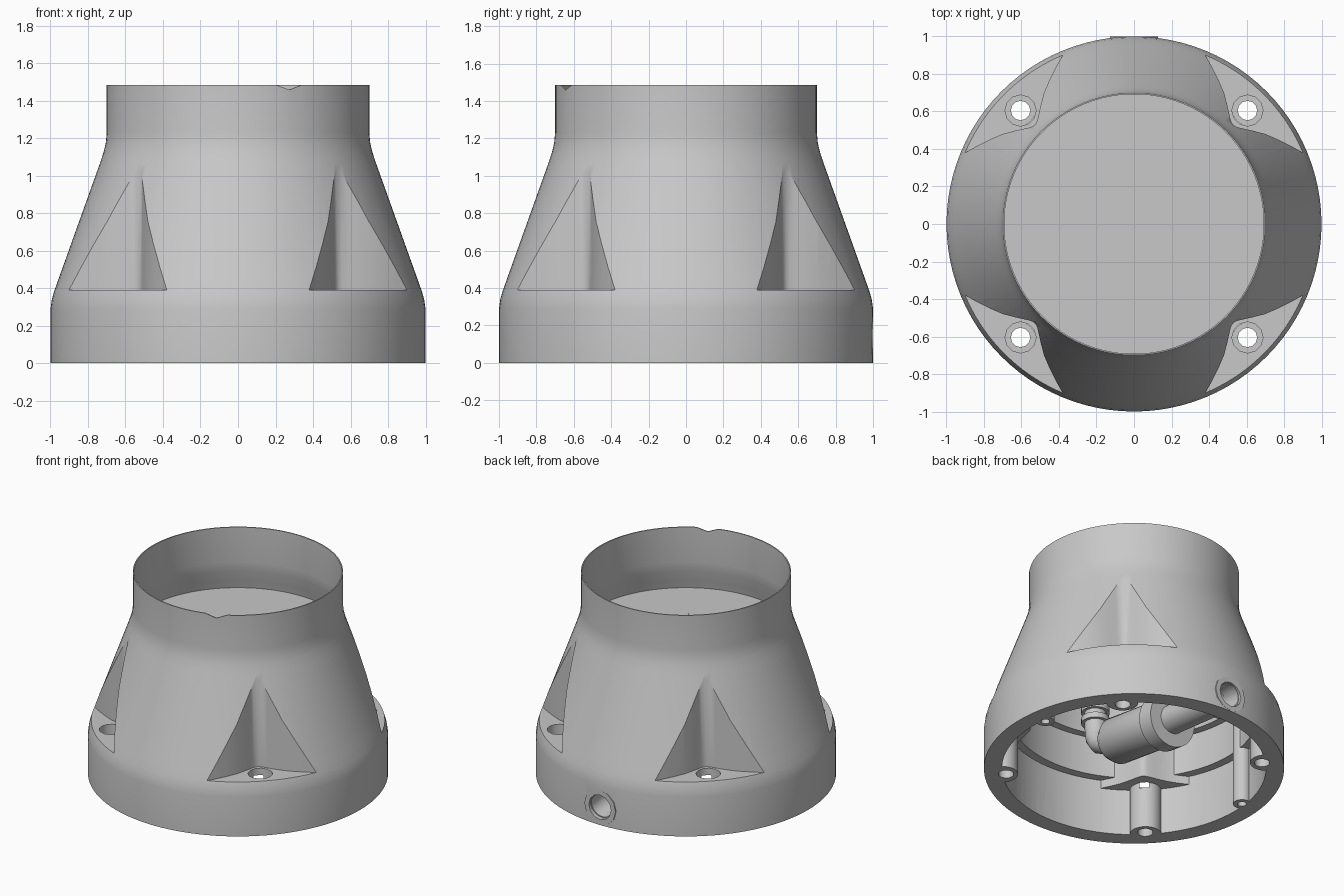
import bpy, bmesh, math
from mathutils import Matrix, Vector

if "Cube" in bpy.data.objects:
    bpy.data.objects.remove(bpy.data.objects["Cube"])

grey = bpy.data.materials.new("housing grey")
grey.use_nodes = True
COLOUR = (0.58, 0.58, 0.58, 1)
grey.diffuse_color = COLOUR
grey.node_tree.nodes["Principled BSDF"].inputs["Base Color"].default_value = COLOUR


def finish(name, bm, matrix=None):
    if matrix:
        bm.transform(matrix)
    bmesh.ops.recalc_face_normals(bm, faces=bm.faces)
    mesh = bpy.data.meshes.new(name)
    bm.to_mesh(mesh)
    bm.free()
    mesh.materials.append(grey)
    obj = bpy.data.objects.new(name, mesh)
    bpy.context.collection.objects.link(obj)
    return obj


def turned(name, profile, segments=96, closed=False, start=(0, 0, 0), axis=(0, 0, 1)):
    """Revolve (radius, height) points around an axis."""
    bm = bmesh.new()
    rings = []
    for r, z in profile:
        if r == 0:
            rings.append([bm.verts.new((0, 0, z))] * segments)
        else:
            rings.append([bm.verts.new((r * math.cos(a), r * math.sin(a), z))
                          for a in (math.tau * i / segments for i in range(segments))])
    pairs = list(zip(rings, rings[1:]))
    if closed:
        pairs.append((rings[-1], rings[0]))
    for low, high in pairs:
        for i in range(segments):
            j = (i + 1) % segments
            corners = dict.fromkeys((low[i], low[j], high[j], high[i]))
            bm.faces.new(list(corners))
    turn = Vector(axis).to_track_quat('Z', 'Y').to_matrix().to_4x4()
    return finish(name, bm, Matrix.Translation(start) @ turn)


def rod(name, radius, z0, z1, **options):
    return turned(name, [(0, z0), (radius, z0), (radius, z1), (0, z1)], **options)


def prism(name, outline, z0, z1, matrix):
    bm = bmesh.new()
    face = bm.faces.new([bm.verts.new((x, y, z0)) for x, y in outline])
    grown = bmesh.ops.extrude_face_region(bm, geom=[face])["geom"]
    top = [v for v in grown if isinstance(v, bmesh.types.BMVert)]
    bmesh.ops.translate(bm, verts=top, vec=(0, 0, z1 - z0))
    return finish(name, bm, matrix)


def cut(target, cutter):
    cutter.hide_render = True
    mod = target.modifiers.new("cut", 'BOOLEAN')
    mod.operation, mod.solver, mod.object = 'DIFFERENCE', 'EXACT', cutter
    with bpy.context.temp_override(object=target, active_object=target):
        bpy.ops.object.modifier_apply(modifier=mod.name)
    bpy.data.objects.remove(cutter)


# Flared body with an open cup on top
body = turned("flared_body", [
    (0, 0), (1, 0), (1, .29), (.993, .34), (.98, .385), (.957, .45),
    (.735, 1.07), (.717, 1.125), (.705, 1.175), (.7, 1.23), (.7, 1.485),
    (.692, 1.485), (.692, 1.23), (.7, 1.16), (.722, 1.08), (.735, 1.02), (0, 1.02)])

# Stepped cavity open at the bottom
cavity = turned("cavity", [
    (0, -.1), (.88, -.1), (.88, .4), (.82, .4), (.82, .68), (.765, .68),
    (.72, .93), (.7, .985), (0, .985)])

# Screw pocket outline, mirrored over the diagonal
half = [(.33, 1), (.38, .9), (.415, .84), (.45, .77), (.48, .7), (.497, .635),
        (.507, .59), (.515, .555), (.522, .537)]
pocket = half + [(y, x) for x, y in reversed(half)] + [(1.1, 1.1)]
quarters = [Matrix.Rotation(math.pi / 2 * k, 4, 'Z') for k in range(4)]
SCREW = Vector((.605, .605, 0))

# Inner walls and columns that wrap the pockets
for q in quarters:
    inward = q @ Matrix.Translation((-.04, -.04, 0))
    cut(cavity, prism("pocket_wall", pocket, .34, 1.2, inward))
    cut(cavity, rod("screw_column", .105, -.2, .4, segments=32, start=q @ (SCREW * 1.03)))

# Slim side posts on the inner wall
POSTS = [Vector((side * .855, .1, 0)) for side in (-1, 1)]
for post in POSTS:
    cut(cavity, rod("side_post", .06, -.2, .68, segments=24, start=post))
cut(body, cavity)
for post in POSTS:
    cut(body, rod("post_hole", .03, -.1, .15, segments=12, start=post))

# Pockets with counterbored screw holes
for q in quarters:
    cut(body, prism("pocket", pocket, .39, 1.3, q))
    cut(body, rod("counterbore", .083, .3, .5, segments=12, start=q @ SCREW))
    cut(body, rod("screw_hole", .052, -.1, .5, segments=12, start=q @ SCREW))

# Two shallow notches in the top rim
for angle in (23, 203):
    place = (Matrix.Rotation(math.radians(angle), 4, 'Z')
             @ Matrix.Translation((0, 0, 1.485)) @ Matrix.Rotation(math.pi / 2, 4, 'X'))
    cut(body, prism("notch", [(-.09, .005), (0, -.027), (.09, .005)], .6, .8, place))

# Outlet opening in the back wall
OUTLET = Vector((0, 1, .13))
cut(body, rod("outlet_cut", .105, -.1, .3, segments=24, start=OUTLET, axis=(0, -1, 0)))
parts = [body]
parts.append(turned("outlet_collar", [(.09, 0), (.127, 0), (.127, .14), (.09, .14)],
                    12, True, OUTLET, (0, -1, 0)))

# Pipe and pump body, sloping gently up towards the front
pump_back, pump_front = Vector((0, .4, .2)), Vector((0, -.24, .3))
slope = pump_front - pump_back
run = pump_back - OUTLET
parts.append(turned("outlet_pipe", [(.083, .02), (.1, .02), (.1, run.length), (.083, run.length)],
                    24, True, OUTLET, run))
parts.append(turned("pump_body", [
    (0, 0), (.19, 0), (.19, .12), (.16, .12), (.16, .58), (.13, .63), (0, .63)],
    32, start=pump_back, axis=slope))

# Elbow rising from the pump to the partition
curve = bpy.data.curves.new("elbow_pipe", 'CURVE')
curve.dimensions = '3D'
curve.bevel_depth, curve.bevel_resolution, curve.use_fill_caps = .075, 4, True
path = [(-.2, .3), (-.29, .32), (-.35, .35), (-.39, .41), (-.4, .5), (-.4, .99)]
spline = curve.splines.new('POLY')
spline.points.add(len(path) - 1)
for point, (y, z) in zip(spline.points, path):
    point.co = (0, y, z, 1)
curve.materials.append(grey)
elbow = bpy.data.objects.new("elbow_pipe", curve)
bpy.context.collection.objects.link(elbow)

# Clamp rings, hex nut and flange on the riser
BASE = (0, -.4, 0)
for z in (.52, .6):
    parts.append(rod("clamp_ring", .095, z, z + .04, segments=24, start=BASE))
parts.append(rod("hex_nut", .14, .86, .95, segments=6, start=BASE))
parts.append(rod("riser_flange", .22, .95, .99, segments=16, start=BASE))
parts.append(rod("flange_cover", .22, 1.015, 1.023, segments=12, start=BASE))

# Smooth shading with crisp edges
bpy.ops.object.select_all(action='DESELECT')
for obj in parts:
    obj.select_set(True)
bpy.context.view_layer.objects.active = body
bpy.ops.object.shade_smooth_by_angle(angle=math.radians(32))
